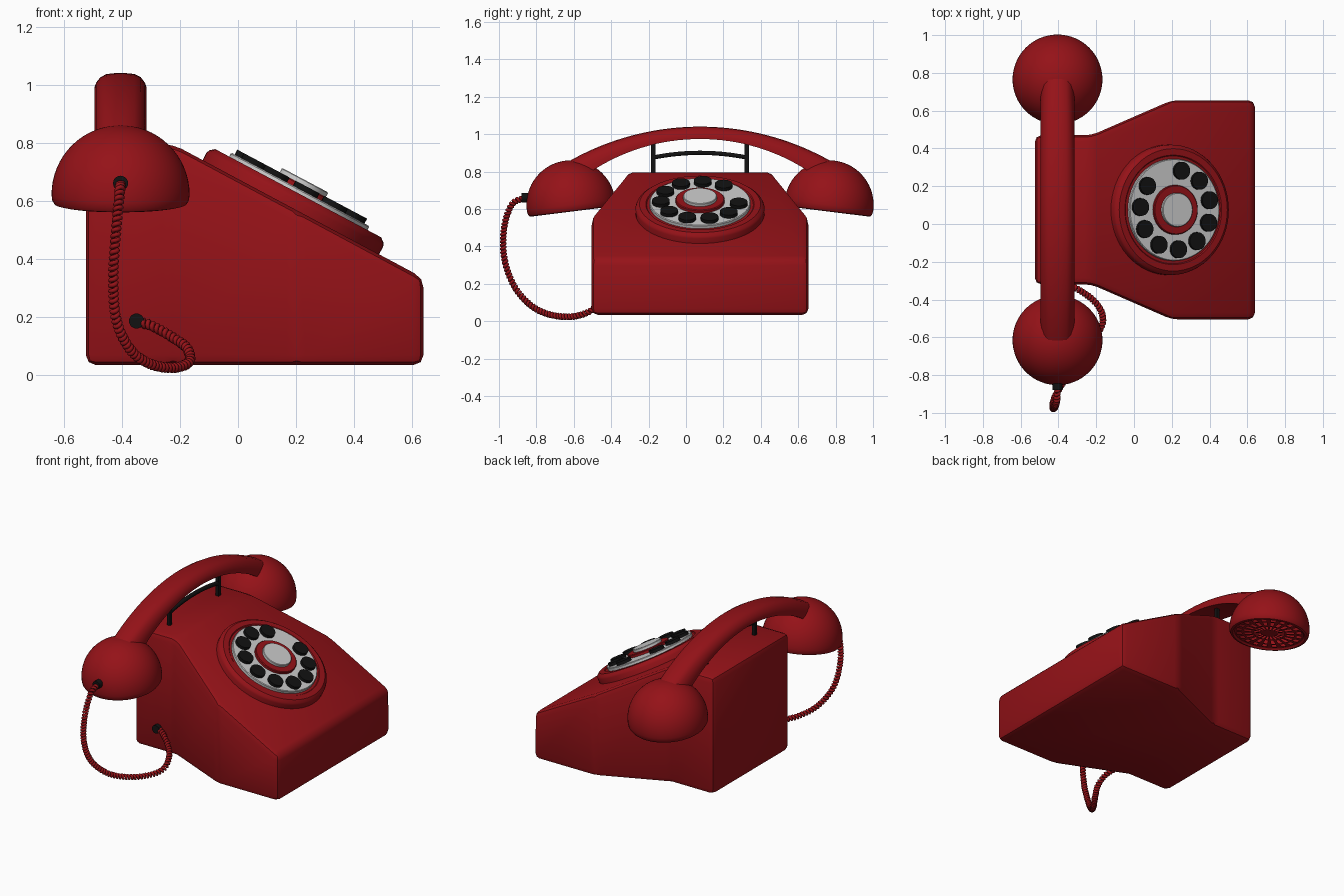
import bpy, bmesh
from math import sin, cos, pi, radians, sqrt
from mathutils import Matrix, Vector

if "Cube" in bpy.data.objects:
    bpy.data.objects.remove(bpy.data.objects["Cube"])

CY = 0.075      # mirror plane of body and handset
HX = -0.405     # handset centre line


def material(name, rgb):
    m = bpy.data.materials.new(name)
    m.diffuse_color = (*rgb, 1)
    m.use_nodes = True
    m.node_tree.nodes["Principled BSDF"].inputs["Base Color"].default_value = m.diffuse_color
    return m


RED = material("red_plastic", (0.30, 0.006, 0.009))
BLACK = material("black_plastic", (0.006, 0.006, 0.006))


def finish(bm, name, mat=None, matrix=Matrix(), angle=35):
    bmesh.ops.remove_doubles(bm, verts=bm.verts, dist=1e-5)
    bmesh.ops.recalc_face_normals(bm, faces=bm.faces)
    bm.transform(matrix)
    me = bpy.data.meshes.new(name)
    bm.to_mesh(me)
    bm.free()
    ob = bpy.data.objects.new(name, me)
    bpy.context.collection.objects.link(ob)
    if mat:
        me.materials.append(mat)
    bpy.ops.object.select_all(action='DESELECT')
    ob.select_set(True)
    bpy.context.view_layer.objects.active = ob
    bpy.ops.object.shade_smooth_by_angle(angle=radians(angle))
    return ob


def loft(bm, rings, closed=True):
    rows = [[bm.verts.new(p) for p in r] for r in rings]
    n = len(rows[0])
    for a, b in zip(rows, rows[1:]):
        for i in range(n if closed else n - 1):
            bm.faces.new((a[i], a[(i + 1) % n], b[(i + 1) % n], b[i]))
    return rows


def lathe(name, profile, mat, matrix, segs=64):
    bm = bmesh.new()
    loft(bm, [[(r * cos(2 * pi * i / segs), r * sin(2 * pi * i / segs), z)
               for i in range(segs)] for r, z in profile])
    bmesh.ops.dissolve_degenerate(bm, dist=1e-6, edges=bm.edges)
    return finish(bm, name, mat, matrix)


def disc(r, z0, z1, ch=0.0):
    return [(0, z0), (r, z0), (r, z1 - ch), (r - ch, z1), (0, z1)]


def sweep(name, pts, depth, mat, res=1):
    cu = bpy.data.curves.new(name, 'CURVE')
    cu.dimensions = '3D'
    cu.bevel_depth, cu.bevel_resolution, cu.use_fill_caps = depth, res, True
    sp = cu.splines.new('POLY')
    sp.points.add(len(pts) - 1)
    for p, co in zip(sp.points, pts):
        p.co = (*co, 1)
        p.radius = 1
    cu.materials.append(mat)
    ob = bpy.data.objects.new(name, cu)
    bpy.context.collection.objects.link(ob)
    return ob


# Body: waisted outline with a sloping front
half = [(-0.525, 0.395, 0.795), (-0.225, 0.395, 0.795),
        (0.2, 0.58, 0.568), (0.64, 0.58, 0.333)]
outline = [(x, CY - w, z) for x, w, z in half] + [(x, CY + w, z) for x, w, z in reversed(half)]
bm = bmesh.new()
low, top = loft(bm, [[(x, y, 0.033) for x, y, z in outline], outline])
bm.faces.new(low)
bm.faces.new((top[0], top[1], top[6], top[7]))
bm.faces.new(top[1:7])
bmesh.ops.recalc_face_normals(bm, faces=bm.faces)
bmesh.ops.bevel(bm, geom=list(bm.edges), offset=0.035, segments=2,
                profile=0.5, affect='EDGES', clamp_overlap=True)
finish(bm, "body", RED)

# Rotary dial, stacked along the slope normal
dial = Matrix.Translation((0.182, CY, 0.577)) @ Matrix.Rotation(radians(28), 4, 'Y')
lathe("dial_base", [(0, -0.02), (0.345, -0.02), (0.345, 0.03), (0.34, 0.042),
                    (0.324, 0.055), (0.29, 0.055), (0.285, 0.05), (0, 0.05)], RED, dial)
lathe("finger_wheel", disc(0.27, 0.045, 0.07, 0.004), None, dial)
lathe("dial_hub", disc(0.131, 0.06, 0.088, 0.004), RED, dial)
lathe("hub_cap", disc(0.09, 0.08, 0.106, 0.003), None, dial)
for i in range(10):
    a = radians(80 - 33 * i)
    lathe(f"finger_spot_{i}", disc(0.047, 0.065, 0.089), BLACK,
          dial @ Matrix.Translation((0.21 * cos(a), 0.21 * sin(a), 0)), 24)

# Cradle posts and arched bar
for y in (-0.175, 0.325):
    bm = bmesh.new()
    bmesh.ops.create_cube(bm, size=1)
    finish(bm, "cradle_post", BLACK, Matrix.Translation((-0.37, y, 0.875))
           @ Matrix.Diagonal((0.022, 0.022, 0.19, 1)))
sweep("cradle_bar", [(-0.37, CY + 0.25 * k / 8, 0.9 - 0.025 * (k / 8) ** 2)
                     for k in range(-8, 9)], 0.013, BLACK)

# Handset handle: D-shaped section along an arc, thicker at the ends
section = [(0.09, 0), (0.09, 0.25), (0.084, 0.5), (0.07, 0.78), (0.048, 0.95), (0.016, 1)]
section += [(-x, h) for x, h in reversed(section)]
R = 1.42
rings = []
for k in range(-20, 21):
    f = abs(k) / 20
    a = 0.575 * k / 20
    t = 0.066 + 0.06 * f * f
    w = 1 if f < 0.96 else 0.75
    rings.append([(HX + x * w, CY + (R - t + t * h) * sin(a),
                   1.04 - R + (R - t + t * h) * cos(a)) for x, h in section])
bm = bmesh.new()
rows = loft(bm, rings)
bm.faces.new(rows[0])
bm.faces.new(rows[-1])
finish(bm, "handset_handle", RED, angle=50)

# Domed ends with perforated grilles underneath
Rd = 0.238
shell = [(Rd * sin(pi / 2 * i / 16), Rd * cos(pi / 2 * i / 16)) for i in range(17)]
shell += [(0.236, -0.02), (0.228, -0.033), (0.215, -0.036), (0.205, -0.026)]
shell += [(0.205 * cos(pi / 2 * i / 10), 0.205 * sin(pi / 2 * i / 10)) for i in range(11)]
for side, tag in ((-1, "mouthpiece"), (1, "earpiece")):
    m = (Matrix.Translation((HX, CY + side * 0.69, 0.622))
         @ Matrix.Rotation(radians(-7.1 * side), 4, 'X'))
    lathe(tag + "_dome", shell, RED, m)
    bm = bmesh.new()
    n = 40
    radii = [0.206, 0.195, 0.165, 0.15, 0.105, 0.09, 0.05, 0.03, 0.0]
    loft(bm, [[(r * cos(2 * pi * i / n), r * sin(2 * pi * i / n), -0.024)
               for i in range(n)] for r in radii])
    bm.faces.ensure_lookup_table()
    holes = [bm.faces[j * n + i] for j in (1, 3, 5) for i in range(n) if i % 2 == 0]
    bmesh.ops.delete(bm, geom=holes, context='FACES')
    finish(bm, tag + "_grille", RED, m)

# Cord grommets
for name, p in (("handset_grommet", (HX, -0.858, 0.66)), ("body_grommet", (-0.35, -0.325, 0.185))):
    lathe(name, disc(0.026, -0.022, 0.022), BLACK,
          Matrix.Translation(p) @ Matrix.Rotation(pi / 2, 4, 'X'), 20)

# Coiled cord: helix around a smooth path
path = [Vector(p) for p in (
    (-0.405, -0.86, 0.66), (-0.408, -0.93, 0.625), (-0.42, -0.972, 0.5), (-0.43, -0.972, 0.34),
    (-0.42, -0.92, 0.19), (-0.37, -0.83, 0.085), (-0.30, -0.73, 0.036), (-0.22, -0.62, 0.024),
    (-0.168, -0.53, 0.045), (-0.175, -0.46, 0.09), (-0.22, -0.40, 0.125),
    (-0.29, -0.35, 0.165), (-0.35, -0.32, 0.185))]
path = [2 * path[0] - path[1]] + path + [2 * path[-1] - path[-2]]
line = []
for a, b, c, d in zip(path, path[1:], path[2:], path[3:]):
    for k in range(100):
        t = k / 100
        line.append(0.5 * (2 * b + (c - a) * t + (2 * a - 5 * b + 4 * c - d) * t * t
                           + (3 * b - a - 3 * c + d) * t ** 3))
u, s, coil = Vector((1, 0, 0)), 0.0, []
for p, q in zip(line, line[1:]):
    tan = (q - p).normalized()
    u = (u - tan * u.dot(tan)).normalized()
    v = tan.cross(u)
    ph = 2 * pi * s / 0.019
    coil.append(p + 0.0105 * (u * cos(ph) + v * sin(ph)))
    s += (q - p).length
sweep("coiled_cord", coil, 0.0085, RED)
